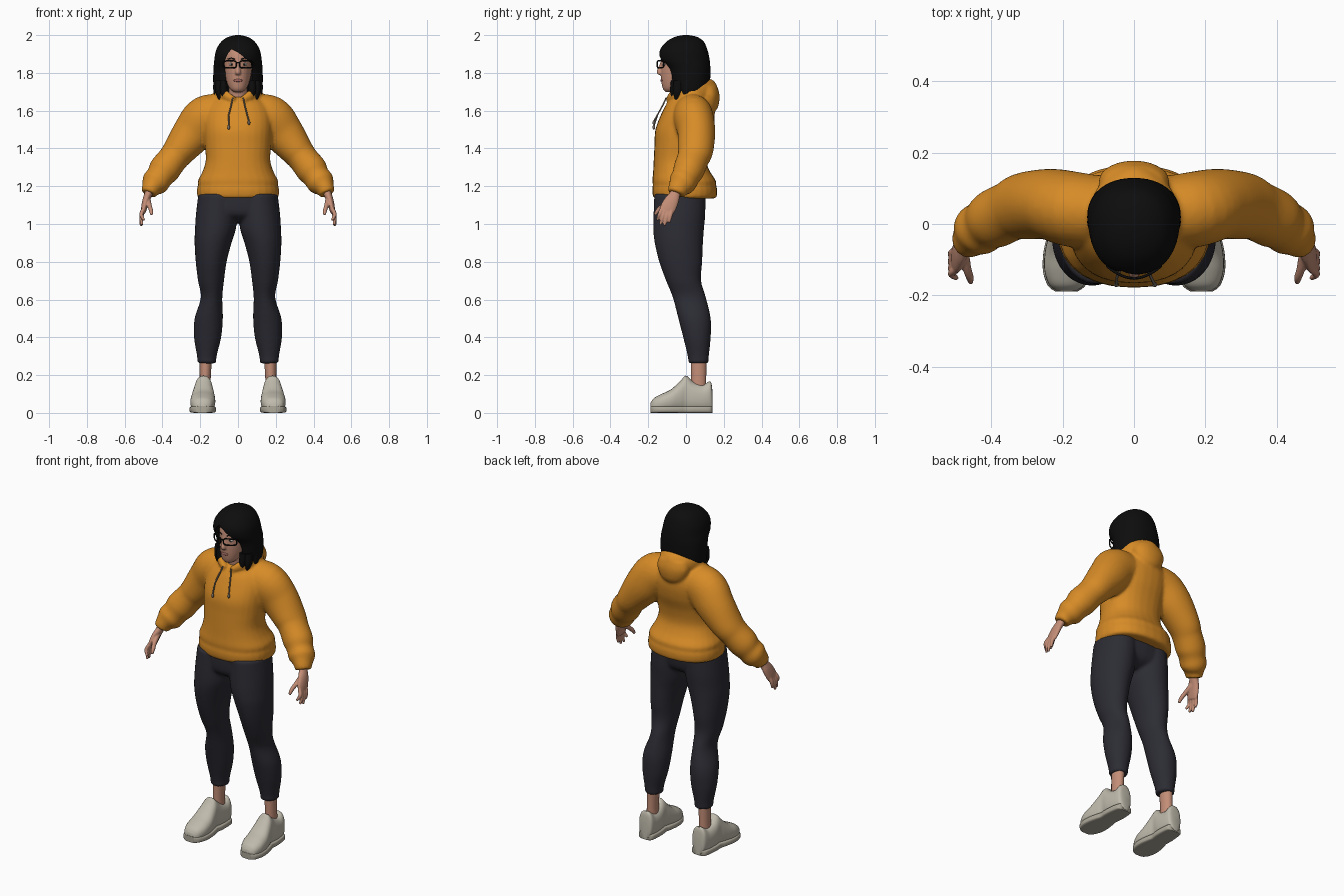
import bpy, bmesh, math
from mathutils import Vector

cube = bpy.data.objects.get("Cube")
if cube:
    bpy.data.objects.remove(cube, do_unlink=True)

X, Y, Z = Vector((1, 0, 0)), Vector((0, 1, 0)), Vector((0, 0, 1))


def material(name, r, g, b):
    m = bpy.data.materials.new(name)
    m.use_nodes = True
    m.diffuse_color = (r, g, b, 1)
    bsdf = next(n for n in m.node_tree.nodes if n.type == 'BSDF_PRINCIPLED')
    bsdf.inputs["Base Color"].default_value = (r, g, b, 1)
    bsdf.inputs["Roughness"].default_value = 0.8
    return m


ORANGE = material("orange_fleece", .68, .26, .02)
CHARCOAL = material("charcoal_cloth", .025, .025, .034)
SKIN = material("skin", .55, .27, .185)
BLACK = material("black_hair", .004, .004, .004)
CREAM = material("cream_leather", .52, .49, .41)
RUBBER = material("rubber_sole", .42, .39, .32)
CORD = material("grey_cord", .2, .17, .14)
WHITE = material("eye_white", .7, .68, .64)
LIP = material("lip", .38, .14, .12)


def spline(stations, steps=5):
    """Catmull-Rom resampling of a list of tuples."""
    pts = [stations[0]] + list(stations) + [stations[-1]]
    out = []
    for a, b, c, d in zip(pts, pts[1:], pts[2:], pts[3:]):
        for k in range(steps):
            t = k / steps
            out.append([q + .5 * t * (r - p + t * (2*p - 5*q + 4*r - s + t * (3*(q - r) + s - p)))
                        for p, q, r, s in zip(a, b, c, d)])
    return out + [list(stations[-1])]


def loft(bm, stations, axis=None, ref=Y, power=2, n=28):
    """Closed skin over (x, y, z, half width, half depth) rings."""
    st = spline(stations)
    rings = []
    for i, (x, y, z, rx, ry) in enumerate(st):
        a, b = st[max(i - 1, 0)], st[min(i + 1, len(st) - 1)]
        t = axis or (Vector(b[:3]) - Vector(a[:3])).normalized()
        v = (ref - t * ref.dot(t)).normalized()
        u = v.cross(t)
        ring = []
        for k in range(n):
            c, s = math.cos(math.tau * k / n), math.sin(math.tau * k / n)
            cu = math.copysign(abs(c) ** (2 / power), c) * rx
            cv = math.copysign(abs(s) ** (2 / power), s) * ry
            ring.append(bm.verts.new(Vector((x, y, z)) + u * cu + v * cv))
        rings.append(ring)
    for p, q in zip(rings, rings[1:]):
        for k in range(n):
            bm.faces.new((p[k], p[k - 1], q[k - 1], q[k]))
    bm.faces.new(rings[0])
    bm.faces.new(rings[-1][::-1])


def part(name, mat, shells, voxel=0, smooth=4):
    """Object from lofted shells, optionally fused into one skin."""
    bm = bmesh.new()
    for stations, opts in shells:
        loft(bm, stations, **opts)
    bmesh.ops.recalc_face_normals(bm, faces=bm.faces)
    return finish(name, mat, bm, voxel, smooth)


def finish(name, mat, bm, voxel=0, smooth=0):
    me = bpy.data.meshes.new(name)
    bm.to_mesh(me)
    bm.free()
    me.materials.append(mat)
    me.shade_smooth()
    me.set_sharp_from_angle(angle=math.radians(50))
    ob = bpy.data.objects.new(name, me)
    bpy.context.collection.objects.link(ob)
    if voxel:
        rm = ob.modifiers.new("fuse", 'REMESH')
        rm.mode, rm.voxel_size, rm.use_smooth_shade = 'VOXEL', voxel, True
        sm = ob.modifiers.new("soften", 'SMOOTH')
        sm.factor, sm.iterations = .5, smooth
    return ob


def ball(name, mat, loc, size):
    bm = bmesh.new()
    bmesh.ops.create_uvsphere(bm, u_segments=16, v_segments=10, radius=1)
    bmesh.ops.scale(bm, vec=size, verts=bm.verts)
    bmesh.ops.translate(bm, vec=loc, verts=bm.verts)
    return finish(name, mat, bm)


def wire(name, mat, pts, radius, cyclic=False):
    cu = bpy.data.curves.new(name, 'CURVE')
    cu.dimensions, cu.bevel_depth, cu.bevel_resolution = '3D', radius, 2
    sp = cu.splines.new('POLY')
    sp.points.add(len(pts) - 1)
    for p, co in zip(sp.points, pts):
        p.co = (*co, 1)
    sp.use_cyclic_u = cyclic
    cu.materials.append(mat)
    ob = bpy.data.objects.new(name, cu)
    bpy.context.collection.objects.link(ob)


def flip(stations, s):
    return [(s * p[0], *p[1:]) for p in stations]


def column(rows):
    """Centred upright stations from (z, y, half width, half depth)."""
    return [(0, y, z, rx, ry) for z, y, rx, ry in rows]


UP = dict(axis=Z)
SIDES = (("left", 1), ("right", -1))

# Hoodie: torso, sleeves and hood fused together
torso = column([(1.135, -.006, .208, .162), (1.15, -.006, .216, .17), (1.185, -.007, .217, .172),
                (1.205, -.008, .212, .167), (1.23, -.01, .212, .168), (1.28, -.024, .187, .15),
                (1.34, -.032, .171, .139), (1.42, -.025, .176, .142), (1.5, -.01, .182, .152),
                (1.58, .01, .18, .142), (1.64, .02, .15, .12), (1.68, .03, .1, .085), (1.7, .03, .05, .04)])
sleeve = [(.07, .03, 1.58, .105, .1), (.165, .04, 1.56, .122, .106), (.235, .055, 1.485, .111, .1),
          (.31, .05, 1.39, .088, .094), (.345, .037, 1.345, .08, .085), (.39, .015, 1.287, .083, .083),
          (.415, -.002, 1.25, .072, .074), (.44, -.02, 1.217, .073, .073), (.46, -.04, 1.188, .051, .056),
          (.472, -.052, 1.16, .043, .047)]
half_hood = [(.018, -.092, 1.655, .018, .016), (.065, -.068, 1.68, .02, .028), (.097, 0, 1.695, .028, .045),
             (.078, .075, 1.705, .035, .058)]
hood = half_hood + [(0, .118, 1.695, .054, .075)] + flip(half_hood[::-1], -1)
hood_bag = column([(1.585, .12, .03, .025), (1.62, .125, .075, .045), (1.68, .12, .1, .058), (1.73, .115, .085, .05)])
part("hoodie", ORANGE, [(torso, dict(axis=Z, power=2.3)), (sleeve, {}), (flip(sleeve, -1), {}),
                        (hood, dict(ref=Z)), (hood_bag, UP)], voxel=.009, smooth=5)

# Trousers: two legs and the pelvis fused together
leg = [(.165, .065, .262, .051, .054), (.165, .065, .3, .052, .056), (.161, .058, .4, .072, .073),
       (.155, .045, .5, .075, .086), (.14, .018, .61, .057, .088), (.143, -.013, .7, .069, .093),
       (.142, -.028, .8, .082, .114), (.132, -.038, .9, .098, .128), (.12, -.039, .97, .108, .134),
       (.113, -.035, 1.05, .11, .137), (.106, -.032, 1.16, .104, .136)]
pelvis = column([(1.01, -.035, .05, .06), (1.035, -.035, .14, .105), (1.07, -.035, .205, .128),
                 (1.16, -.032, .208, .137)])
part("trousers", CHARCOAL, [(leg, UP), (flip(leg, -1), UP), (pelvis, dict(axis=Z, power=2.3))], voxel=.009)

# Hands, ankles and shoes
palm = [(.463, -.042, 1.2, .024, .028), (.474, -.057, 1.16, .021, .028), (.487, -.075, 1.125, .019, .038),
        (.497, -.095, 1.085, .016, .042), (.502, -.103, 1.06, .012, .036)]
thumb = [(.478, -.07, 1.135, .014, .016), (.468, -.125, 1.095, .012, .013), (.46, -.15, 1.07, .011, .011),
         (.458, -.164, 1.048, .007, .007)]
finger_tips = [(.497, -.152, 1.02), (.508, -.137, .995), (.513, -.115, .99), (.512, -.09, 1.008)]
shoe = [(.141, .1, .028), (.13, .162, .043), (.09, .145, .05), (.04, .16, .052), (0, .193, .049), (-.03, .165, .056),
        (-.08, .12, .065), (-.13, .096, .064), (-.17, .074, .049), (-.187, .05, .028)]
for side, s in SIDES:
    shells = [(flip(palm, s), {}), (flip(thumb, s), {})]
    for j, (x, y, z) in enumerate(finger_tips):
        by = -.128 + .018 * j
        digit = [(.499, by, 1.08, .011, .011), (.512, (by + y) / 2, (1.08 + z) / 2, .0105, .0105),
                 (x, y, z, .007, .007)]
        shells.append((flip(digit, s), {}))
    part(side + "_hand", SKIN, shells, voxel=.004, smooth=3)

    ankle = [(.172, .067, .08, .034, .044), (.174, .067, .16, .029, .04), (.17, .067, .3, .033, .042)]
    part(side + "_ankle", SKIN, [(flip(ankle, s), UP)])
    upper = [(.18 + (.05 - y) * .04, y, h / 2 + .004, w, h / 2) for y, h, w in shoe]
    sole = [(.18 + (.05 - y) * .04, y - .002, .018, w + .004, .018) for y, h, w in shoe]
    along = dict(axis=-Y, ref=Z)
    part(side + "_shoe", CREAM, [(flip(upper, s), dict(power=2.4, **along))])
    part(side + "_shoe_sole", RUBBER, [(flip(sole, s), dict(power=5, **along))])

# Head with nose, and neck
skull = column([(1.698, -.088, .02, .02), (1.715, -.076, .042, .046), (1.75, -.052, .06, .078),
                (1.8, -.032, .071, .102), (1.85, -.016, .077, .117), (1.9, -.008, .079, .118),
                (1.95, 0, .07, .1), (1.98, 0, .04, .06)])
nose = column([(1.865, -.122, .007, .01), (1.835, -.13, .009, .014), (1.805, -.136, .015, .02),
               (1.79, -.132, .013, .016)])
neck = column([(1.58, 0, .055, .06), (1.66, -.012, .05, .055), (1.76, -.022, .052, .058)])
part("head", SKIN, [(skull, UP), (nose, UP), (neck, UP)], voxel=.004, smooth=4)
ball("lips", LIP, (0, -.127, 1.76), (.024, .008, .008))

# Eyes, brows and spectacles
def lens_y(x):
    return -.152 + 6 * x * x

for side, s in SIDES:
    ball(side + "_eye", WHITE, (s * .034, -.114, 1.845), (.014, .012, .008))
    ball(side + "_iris", BLACK, (s * .034, -.1225, 1.845), (.006, .005, .006))
    wire(side + "_eyebrow", BLACK, [(s * .016, -.131, 1.872), (s * .036, -.123, 1.879), (s * .054, -.107, 1.872)], .003)
    rim = []
    for k in range(24):
        c, d = math.cos(math.tau * k / 24), math.sin(math.tau * k / 24)
        x = s * (.042 + .033 * math.copysign(abs(c) ** .5, c))
        rim.append((x, lens_y(x), 1.845 + .019 * math.copysign(abs(d) ** .5, d)))
    wire(side + "_spectacle_rim", BLACK, rim, .0038, True)
    wire(side + "_spectacle_arm", BLACK, [(s * .075, lens_y(.075), 1.855), (s * .085, -.02, 1.855)], .0035)
wire("spectacle_bridge", BLACK, [(-.01, -.151, 1.852), (0, -.153, 1.855), (.01, -.151, 1.852)], .0035)

# Hair: long bob with the face opening cut out
bob = column([(1.652, .025, .108, .078), (1.7, .02, .126, .098), (1.75, .02, .131, .107), (1.82, .014, .13, .115),
              (1.87, -.006, .125, .131), (1.92, -.012, .116, .126), (1.965, -.005, .089, .099),
              (1.99, 0, .052, .06), (2, 0, .012, .015)])
hair = part("hair", BLACK, [(bob, dict(axis=Z, power=2.2, n=48))])
opening = [(-.053, 1.6), (-.058, 1.71), (-.066, 1.79), (-.072, 1.86), (-.055, 1.9), (-.035, 1.925), (0, 1.908),
           (.03, 1.885), (.068, 1.852), (.078, 1.79), (.07, 1.69), (.065, 1.6)]
bm = bmesh.new()
face = bm.faces.new([bm.verts.new((x, -.3, z)) for x, z in opening])
ext = bmesh.ops.extrude_face_region(bm, geom=[face])
bmesh.ops.translate(bm, vec=Y * .265, verts=[v for v in ext["geom"] if isinstance(v, bmesh.types.BMVert)])
bmesh.ops.recalc_face_normals(bm, faces=bm.faces)
cutter = finish("face_opening_cutter", BLACK, bm)
cutter.hide_render = True
cut = hair.modifiers.new("opening", 'BOOLEAN')
cut.operation, cut.object = 'DIFFERENCE', cutter
bpy.context.view_layer.update()
cut_mesh = bpy.data.meshes.new_from_object(hair.evaluated_get(bpy.context.evaluated_depsgraph_get()))
hair.modifiers.clear()
hair.data = cut_mesh
cut_mesh.set_sharp_from_angle(angle=math.radians(50))
bpy.data.objects.remove(cutter, do_unlink=True)

# Loose locks beside the neck
for side, s in SIDES:
    locks = [([(x, y, 1.76, .02, .03), (x, y - .008, 1.7, .02, .026), (x - .004, y - .014, tip, .006, .008)], UP)
             for x, y, tip in ((.075, -.05, 1.645), (.1, -.035, 1.655), (.11, .01, 1.65))]
    part(side + "_hair_locks", BLACK, [(flip(st, s), o) for st, o in locks])

# Hood drawstrings
for side, s, drop in (("left", 1, 0), ("right", -1, .025)):
    path = [(.028, -.105, 1.668), (.036, -.122, 1.63), (.048, -.15, 1.58), (.058 - drop / 3, -.17, 1.545 - drop)]
    wire(side + "_drawstring", CORD, flip(path, s), .004)
    x, y, z = path[-1]
    ball(side + "_drawstring_end", CORD, (s * x, y, z - .008), (.007, .007, .013))
